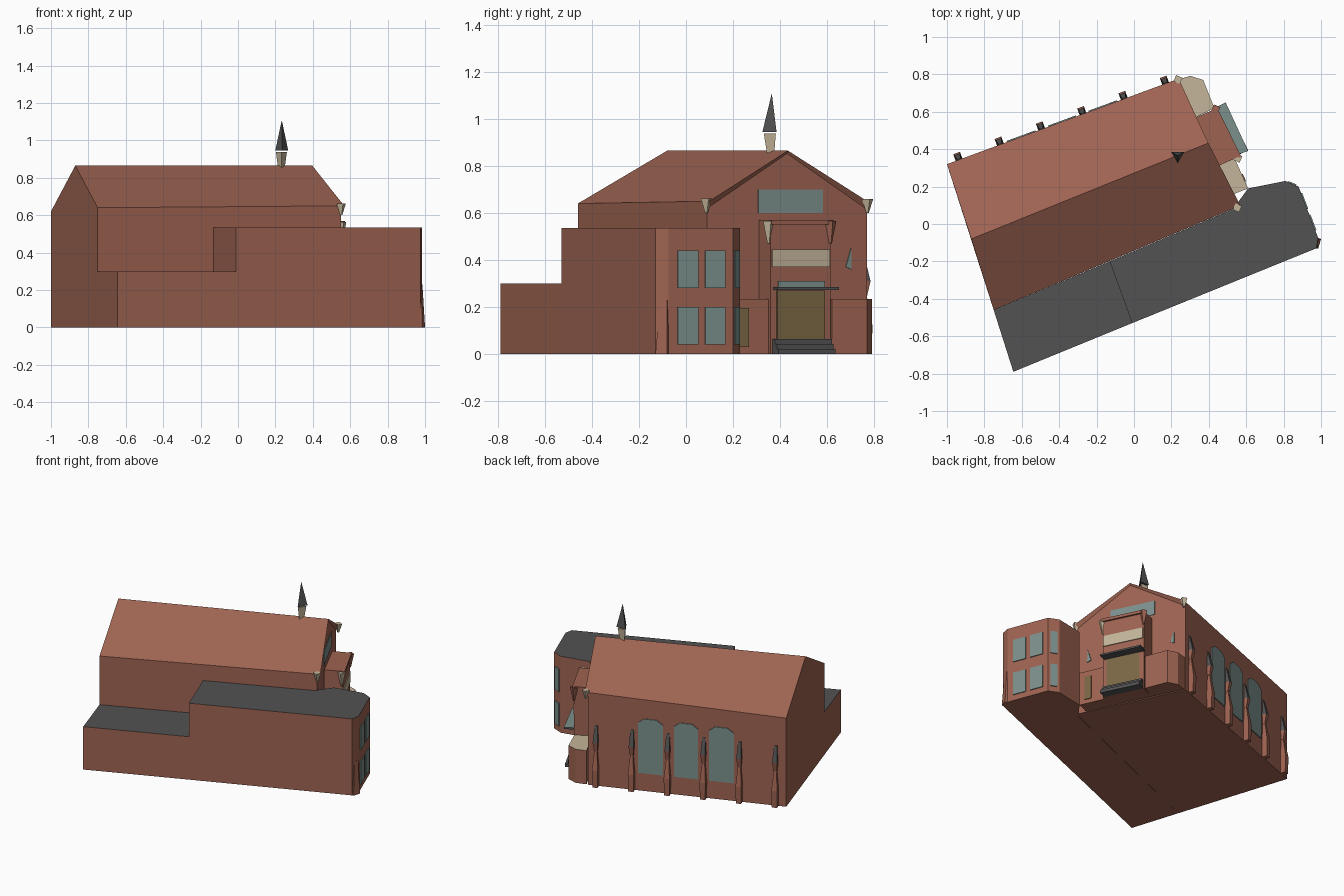
import bpy, bmesh, math
from mathutils import Vector

if "Cube" in bpy.data.objects:
    bpy.data.objects.remove(bpy.data.objects["Cube"])


def material(name, rgb):
    m = bpy.data.materials.new(name)
    m.diffuse_color = (*rgb, 1)
    m.use_nodes = True
    m.node_tree.nodes["Principled BSDF"].inputs["Base Color"].default_value = m.diffuse_color
    return m


BRICK = material("brick", (0.34, 0.125, 0.083))
GREY = material("dark_grey", (0.085, 0.085, 0.085))
CREAM = material("cream", (0.55, 0.46, 0.32))
GLASS = material("glass", (0.20, 0.28, 0.265))
WOOD = material("door_wood", (0.20, 0.135, 0.06))


def build(name, verts, faces, mats, top=0):
    """Mesh object; upward faces take material slot 'top'."""
    bm = bmesh.new()
    vs = [bm.verts.new(v) for v in verts]
    for f in faces:
        bm.faces.new([vs[i] for i in f])
    bmesh.ops.recalc_face_normals(bm, faces=bm.faces)
    for f in bm.faces:
        f.normal_update()
        f.material_index = top if f.normal.z > 0.5 else 0
    me = bpy.data.meshes.new(name)
    bm.to_mesh(me)
    bm.free()
    for m in mats:
        me.materials.append(m)
    ob = bpy.data.objects.new(name, me)
    bpy.context.collection.objects.link(ob)
    return ob


def loft(name, low, high, mats):
    """Closed solid between two matching loops; second material goes on top."""
    n = len(low)
    sides = [(i, (i + 1) % n, n + (i + 1) % n, n + i) for i in range(n)]
    faces = sides + [tuple(range(n)), tuple(range(n, 2 * n))]
    return build(name, low + high, faces, mats, len(mats) - 1)


def prism(name, foot, z0, z1, *mats):
    return loft(name, [(x, y, z0) for x, y in foot], [(x, y, z1) for x, y in foot], mats)


def panel(name, a, b, outline, mat, depth=0.006):
    """Thin plate on the wall a-b; outline is (fraction along wall, height)."""
    a, b = Vector(a), Vector(b)
    d = b - a
    n = Vector((d.y, -d.x)).normalized()

    def ring(off):
        return [(*(a + d * t + n * off), z) for t, z in outline]
    return loft(name, ring(-0.002), ring(depth), [mat])


def rect(t0, t1, z0, z1):
    return [(t0, z0), (t1, z0), (t1, z1), (t0, z1)]


def spike(name, x, y, z0, z1, r0, r1, sides, turn, mat):
    def ring(r, z):
        return [(x + r * math.cos(turn + i * math.tau / sides),
                 y + r * math.sin(turn + i * math.tau / sides), z) for i in range(sides)]
    return loft(name, ring(r0, z0), ring(r1, z1), [mat])


# Main hall with gabled roof
SW, SE, NE, NW = (-0.75, -0.46), (0.55, 0.09), (0.22, 0.77), (-1.0, 0.32)
hall = [(*p, 0) for p in (SW, SE, NE, NW)]
hall += [(*SW, 0.64), (*SE, 0.65), (*NE, 0.645), (*NW, 0.62)]
hall += [(-0.87, -0.08, 0.865), (0.39, 0.43, 0.865)]
build("hall", hall, [(0, 1, 2, 3), (0, 1, 5, 4), (2, 3, 7, 6), (1, 2, 6, 9, 5),
                     (3, 0, 4, 8, 7), (4, 5, 9, 8), (6, 7, 8, 9)], [BRICK])

# Sloping gable verges
out = Vector((0.018, 0.009, 0))
apex = Vector(hall[9])
for name, corner in (("south_verge", hall[5]), ("north_verge", hall[6])):
    c = Vector(corner)
    low = [c, c + out, c - Vector((0, 0, 0.03))]
    high = [apex, apex + out * 0.4, apex - Vector((0, 0, 0.012))]
    loft(name, low, high, [BRICK])

# Side annex in two heights
prism("low_annex", [SW, (-0.645, -0.79), (-0.01, -0.53), (-0.13, -0.20)], 0, 0.30, BRICK, GREY)
A, B, C = (0.985, -0.075), (0.88, 0.20), (0.81, 0.23)
prism("high_annex", [(-0.13, -0.20), (-0.01, -0.53), (0.975, -0.13), A, B, C,
                     (0.61, 0.19), (0.53, 0.08)], 0, 0.535, BRICK, GREY)
foot = [(0.96, -0.13), (0.985, -0.13), (1.0, -0.08), (0.97, -0.07)]
head = [(0.965, -0.11), (0.98, -0.11), (0.986, -0.08), (0.97, -0.07)]
loft("annex_buttress", [(*p, 0) for p in foot], [(*p, 0.23) for p in head], [BRICK])
for z0, z1 in ((0.04, 0.20), (0.28, 0.44)):
    for t0, t1 in ((0.145, 0.455), (0.564, 0.873)):
        panel("annex_window", A, B, rect(t0, t1, z0, z1), GLASS)
    panel("annex_corner_window", B, C, rect(0.2, 0.8, z0, z1), GLASS)

# Vestibules beside the porch
prism("north_vestibule", [(0.33, 0.57), (0.43, 0.62), (0.37, 0.77), (0.30, 0.792),
                          (0.23, 0.77)], 0, 0.235, BRICK, CREAM)
V0, V1 = (0.61, 0.19), (0.53, 0.37)
prism("south_vestibule", [(0.52, 0.155), V0, V1, (0.45, 0.31)], 0, 0.235, BRICK, CREAM)
panel("side_door", V0, V1, rect(0.2, 0.42, 0.03, 0.195), WOOD)

# Central porch
P0, P1 = (0.56, 0.36), (0.435, 0.615)
prism("porch", [(0.45, 0.31), P0, P1, (0.33, 0.57)], 0, 0.57, BRICK)
panel("porch_cornice", P0, P1, rect(-0.02, 1.04, 0.55, 0.57), BRICK, 0.012)
panel("porch_band", P0, P1, rect(0.02, 0.98, 0.37, 0.445), CREAM)
panel("porch_transom", P0, P1, rect(0.12, 0.9, 0.285, 0.31), GLASS)
panel("porch_door", P0, P1, rect(0.1, 0.9, 0.06, 0.27), WOOD)
prism("canopy", [(0.55, 0.37), (0.61, 0.39), (0.49, 0.65), (0.43, 0.62)],
      0.272, 0.284, GREY, GLASS)
for i in range(3):
    panel("entrance_step", P0, P1, rect(0.03, 0.98, i * 0.021, (i + 1) * 0.021),
          GREY, 0.06 - 0.018 * i)

# Gable windows
panel("gable_window", SE, NE, rect(0.316, 0.72, 0.60, 0.70), GLASS)
for s in (1, -1):
    shape = [(0.5 + s * t, z) for t, z in ((0.365, 0.37), (0.4, 0.36), (0.397, 0.45))]
    panel("lancet_window", SE, NE, shape, GLASS)

# Inverted corner brackets
for x, y, z0, z1, m in ((0.552, 0.087, 0.60, 0.662, CREAM), (0.235, 0.772, 0.60, 0.66, CREAM),
                        (0.555, 0.352, 0.47, 0.565, CREAM), (0.437, 0.615, 0.47, 0.565, BRICK)):
    spike("corner_bracket", x, y, z0, z1, 0.006, 0.026, 4, 0.37, m)

# North wall buttresses and arched windows
for i in range(6):
    t = 0.042 + i * 0.181
    a, b = Vector(NE), Vector(NW)
    d = (b - a).normalized()
    n = Vector((d.y, -d.x))
    c = a.lerp(b, t)

    def ring(w, dep, z):
        return [(*(c + d * s * w + n * o), z)
                for s, o in ((-1, -0.004), (1, -0.004), (1, dep), (-1, dep))]
    loft("buttress_base", ring(0.017, 0.034, 0), ring(0.019, 0.038, 0.12), [BRICK])
    loft("buttress_shaft", ring(0.019, 0.038, 0.12), ring(0.009, 0.016, 0.245), [BRICK])
    loft("buttress_upper", ring(0.011, 0.016, 0.245), ring(0.016, 0.03, 0.31), [BRICK])
    loft("buttress_cap", ring(0.016, 0.03, 0.31), ring(0.010, 0.004, 0.42), [GREY])
for t0, t1 in ((0.253, 0.379), (0.434, 0.556), (0.611, 0.737)):
    w = t1 - t0
    panel("arched_window", NE, NW, [(t0, 0.125), (t1, 0.125), (t1, 0.475), (t1 - w * 0.25, 0.505),
                                    (t0 + w * 0.25, 0.505), (t0, 0.475)], GLASS)

# Ridge spire
spike("spire_base", 0.232, 0.365, 0.85, 0.938, 0.02, 0.034, 3, -math.pi / 2, CREAM)
spike("spire", 0.234, 0.365, 0.945, 1.105, 0.04, 0.001, 3, -math.pi / 2, GREY)
